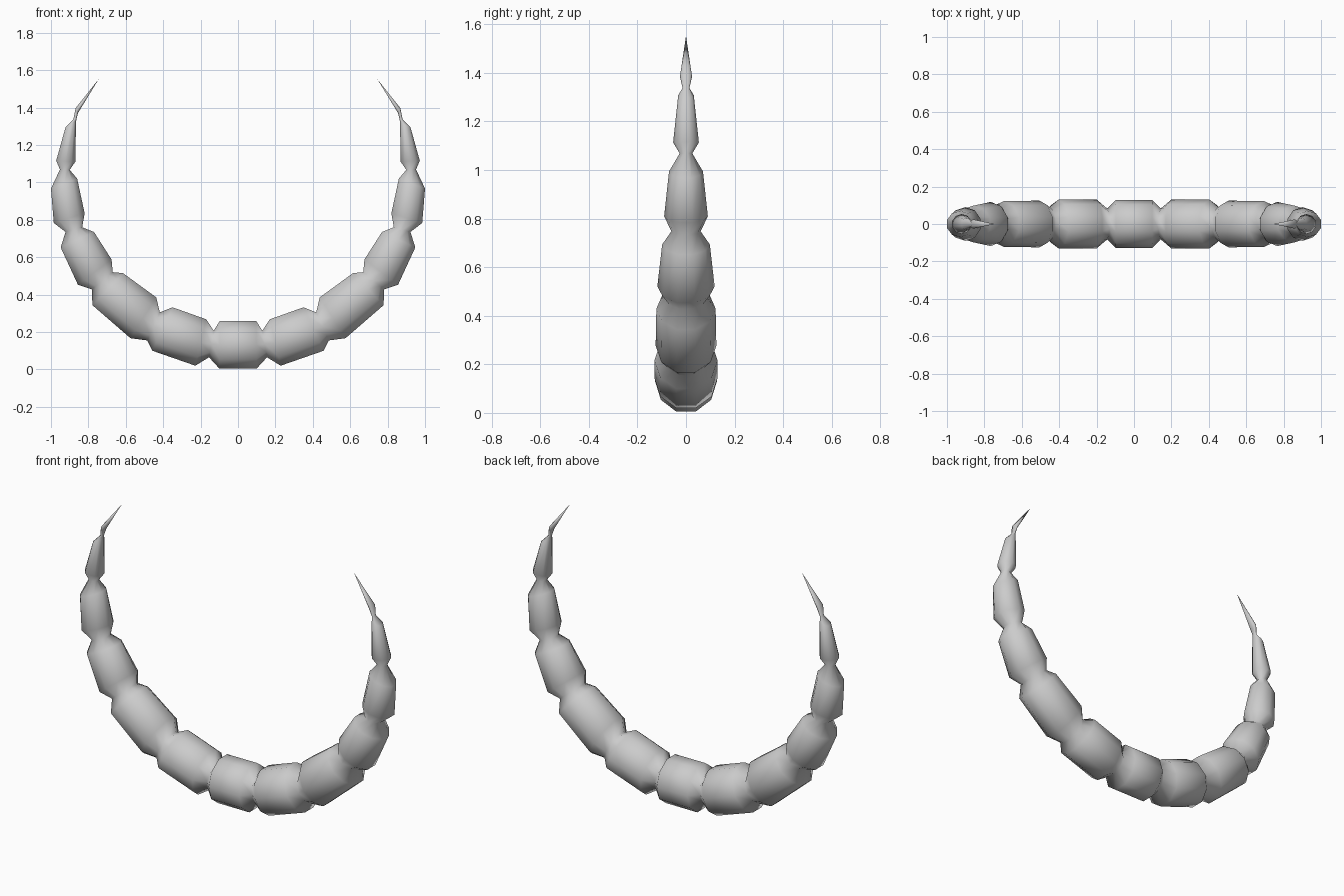
import bpy, bmesh, math
from mathutils import Vector

if "Cube" in bpy.data.objects:
    bpy.data.objects.remove(bpy.data.objects["Cube"])

SIDES = 10
# Right half: inner x, inner z, outer x, outer z, half width in y
half = [
    (0.097, 0.26, 0.10, 0.005, 0.128),   # middle bead
    (0.13, 0.207, 0.155, 0.065, 0.082),
    (0.17, 0.268, 0.228, 0.02, 0.13),    # second bead
    (0.35, 0.332, 0.458, 0.10, 0.13),
    (0.418, 0.305, 0.485, 0.155, 0.09),
    (0.437, 0.385, 0.575, 0.167, 0.125),  # third bead
    (0.615, 0.515, 0.778, 0.343, 0.122),
    (0.67, 0.52, 0.782, 0.428, 0.085),
    (0.676, 0.588, 0.856, 0.453, 0.118),  # fourth bead
    (0.77, 0.735, 0.948, 0.652, 0.098),
    (0.833, 0.76, 0.922, 0.735, 0.06),
    (0.82, 0.835, 0.985, 0.783, 0.09),   # fifth bead
    (0.86, 1.02, 1.0, 0.967, 0.07),
    (0.90, 1.067, 0.952, 1.069, 0.026),
    (0.87, 1.11, 0.972, 1.116, 0.053),   # sixth bead
    (0.866, 1.32, 0.922, 1.295, 0.032),
    (0.864, 1.337, 0.88, 1.338, 0.014),
    (0.856, 1.37, 0.868, 1.397, 0.025),  # spike
]
tip = (0.745, 1.552)


def add_ring(bm, side, ix, iz, ox, oz, w):
    """Ten-sided ring with a flat on its inner and outer edge."""
    inner, outer = Vector((side * ix, 0, iz)), Vector((side * ox, 0, oz))
    mid = (inner + outer) / 2
    radial = (outer - inner) / 2 / math.cos(math.pi / SIDES)
    ring = []
    for k in range(SIDES):
        a = (k + 0.5) * 2 * math.pi / SIDES
        ring.append(bm.verts.new(mid + radial * math.cos(a) + Vector((0, w * math.sin(a), 0))))
    return ring


# Beaded crescent, tapering to a spike at each end
bm = bmesh.new()
rings = [add_ring(bm, -1, *r) for r in reversed(half)]
rings += [add_ring(bm, 1, *r) for r in half]
for a, b in zip(rings, rings[1:]):
    for k in range(SIDES):
        n = (k + 1) % SIDES
        bm.faces.new((a[k], a[n], b[n], b[k]))
for side, ring in ((-1, rings[0]), (1, rings[-1])):
    point = bm.verts.new((side * tip[0], 0, tip[1]))
    for k in range(SIDES):
        bm.faces.new((ring[k], ring[(k + 1) % SIDES], point))
bmesh.ops.recalc_face_normals(bm, faces=bm.faces[:])
for f in bm.faces:
    f.smooth = True
mesh = bpy.data.meshes.new("beaded_crescent")
bm.to_mesh(mesh)
bm.free()
bpy.context.collection.objects.link(bpy.data.objects.new("beaded_crescent", mesh))
